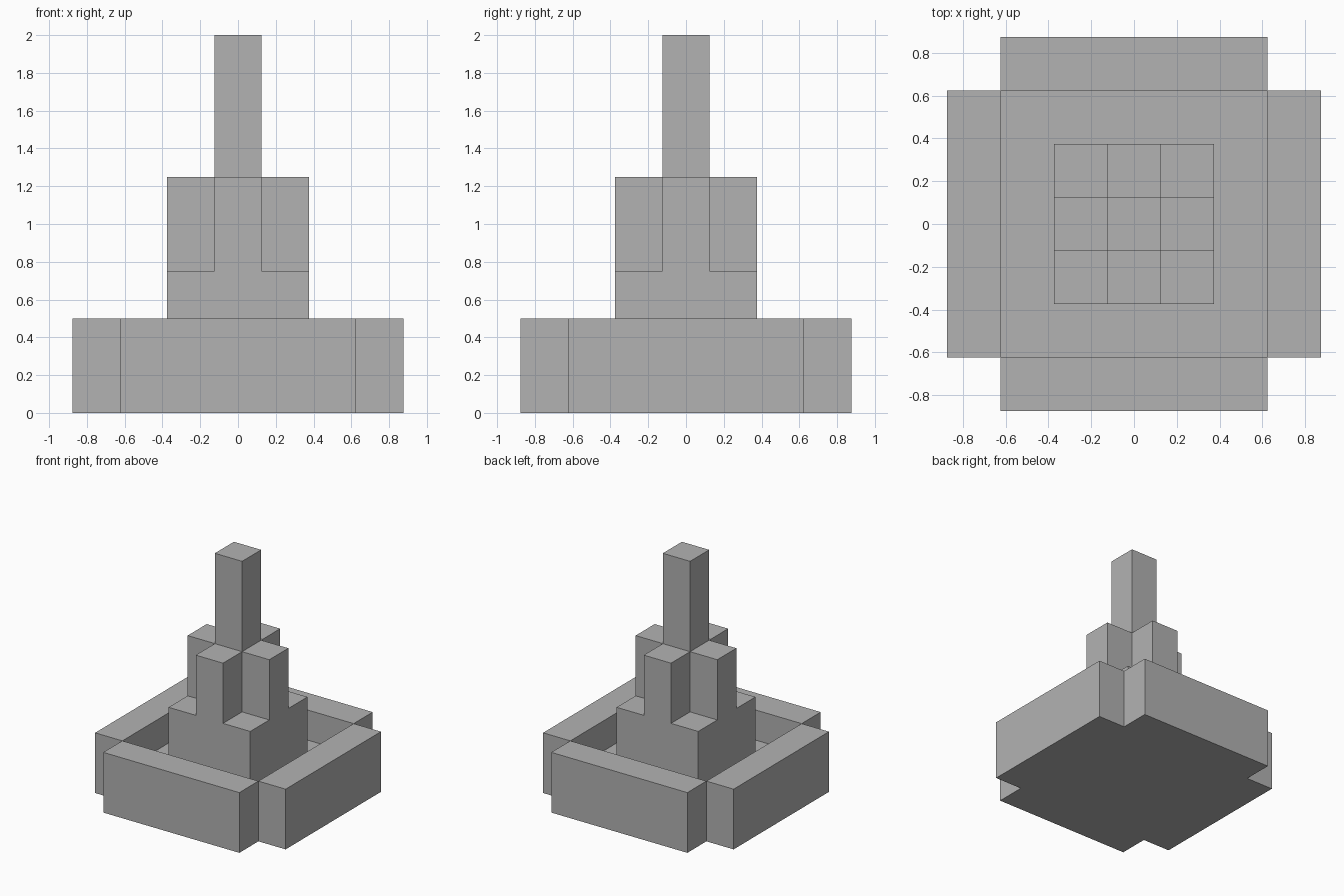
import bpy
from math import cos, sin, pi

cube = bpy.data.objects.get("Cube")
if cube:
    bpy.data.objects.remove(cube, do_unlink=True)

U = 0.25  # block module

stone = bpy.data.materials.new("grey_stone")
stone.use_nodes = True
grey = (0.448, 0.448, 0.448, 1)
stone.diffuse_color = grey
stone.node_tree.nodes["Principled BSDF"].inputs["Base Color"].default_value = grey


def block(name, size, bottom, x=0, y=0):
    """Box measured in modules, standing at height bottom."""
    bpy.ops.mesh.primitive_cube_add(size=1)
    ob = bpy.context.object
    ob.name = name
    for v in ob.data.vertices:
        v.co = [c * s * U for c, s in zip(v.co, size)]
    ob.location = (x * U, y * U, (bottom + size[2] / 2) * U)
    ob.data.materials.append(stone)
    return ob


# Basin floor, pedestal and central spire
block("basin_floor", (5, 5, 1), 0)
block("pedestal", (3, 3, 2), 1)
block("spire", (1, 1, 5), 3)

# Four rim walls and four buttresses, one per side
for i, side in enumerate(("left", "back", "right", "front")):
    dx, dy = round(cos(i * pi / 2)), round(sin(i * pi / 2))
    wall_size = (1, 5, 2) if dx else (5, 1, 2)
    block(side + "_rim_wall", wall_size, 0, 3 * dx, 3 * dy)
    block(side + "_buttress", (1, 1, 2), 3, dx, dy)
